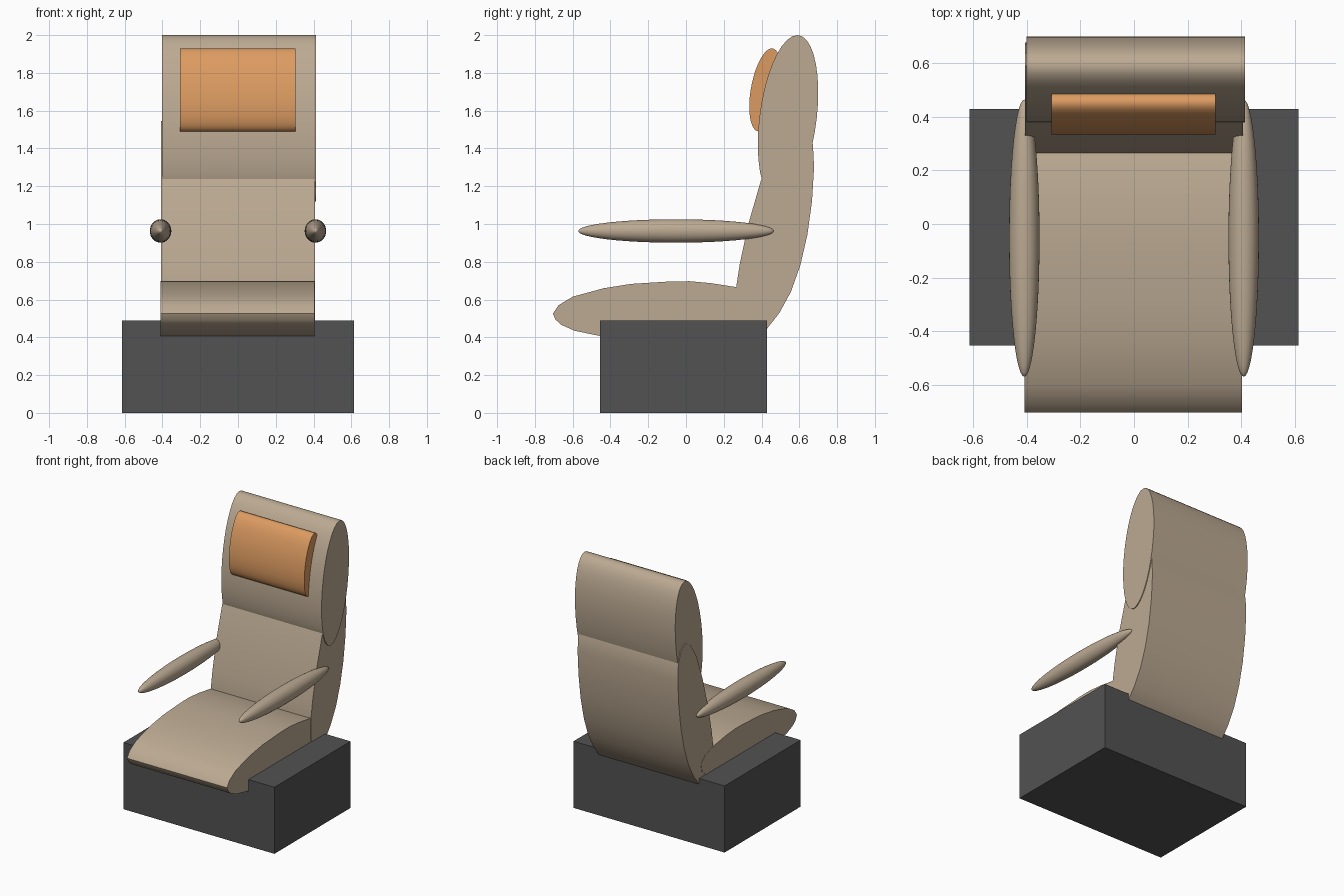
import bpy, bmesh
from math import sin, cos, pi, radians

if "Cube" in bpy.data.objects:
    bpy.data.objects.remove(bpy.data.objects["Cube"])


def material(name, color):
    m = bpy.data.materials.new(name)
    m.diffuse_color = (*color, 1)
    m.use_nodes = True
    m.node_tree.nodes["Principled BSDF"].inputs["Base Color"].default_value = m.diffuse_color
    return m


TAN = material("tan_upholstery", (0.50, 0.40, 0.29))
ORANGE = material("orange_cushion", (0.72, 0.33, 0.12))
DARK = material("dark_plinth", (0.085, 0.085, 0.085))


def finish(bm, name, mat, angle=35):
    bmesh.ops.recalc_face_normals(bm, faces=bm.faces)
    mesh = bpy.data.meshes.new(name)
    bm.to_mesh(mesh)
    bm.free()
    mesh.materials.append(mat)
    ob = bpy.data.objects.new(name, mesh)
    bpy.context.collection.objects.link(ob)
    bpy.ops.object.select_all(action='DESELECT')
    bpy.context.view_layer.objects.active = ob
    ob.select_set(True)
    bpy.ops.object.shade_smooth_by_angle(angle=radians(angle))
    return ob


def extrude_x(name, profile, x0, x1, mat):
    """Extrude a (y, z) outline from x0 to x1."""
    bm = bmesh.new()
    face = bm.faces.new([bm.verts.new((x0, y, z)) for y, z in profile])
    res = bmesh.ops.extrude_face_region(bm, geom=[face], use_keep_orig=True)
    verts = [v for v in res["geom"] if isinstance(v, bmesh.types.BMVert)]
    bmesh.ops.translate(bm, verts=verts, vec=(x1 - x0, 0, 0))
    return finish(bm, name, mat)


def leaning_ellipse(cy, cz, w, h, lean, n=36):
    """Upright ellipse whose top is sheared backwards."""
    return [(cy + w * sin(2 * pi * i / n + lean), cz + h * cos(2 * pi * i / n))
            for i in range(n)]


# Plinth
extrude_x("base", [(-0.455, 0), (0.43, 0), (0.43, 0.49), (-0.455, 0.49)],
          -0.615, 0.615, DARK)

# Seat cushion
extrude_x("seat", [(-0.705, 0.525), (-0.675, 0.57), (-0.6, 0.615), (-0.435, 0.66),
                   (-0.29, 0.683), (-0.08, 0.696), (0.02, 0.697), (0.13, 0.687),
                   (0.265, 0.666), (0.36, 0.635), (0.41, 0.59), (0.40, 0.53),
                   (0.33, 0.47), (0.2, 0.43), (0.0, 0.4), (-0.25, 0.395),
                   (-0.455, 0.407), (-0.59, 0.435), (-0.66, 0.466), (-0.69, 0.493)],
          -0.41, 0.404, TAN)

# Lower backrest
extrude_x("lower_back", [(0.265, 0.66), (0.285, 0.79), (0.33, 1.0), (0.395, 1.225),
                         (0.46, 1.4), (0.53, 1.51), (0.59, 1.545), (0.64, 1.51),
                         (0.672, 1.42), (0.678, 1.3), (0.667, 1.12), (0.642, 0.94),
                         (0.605, 0.78), (0.555, 0.64), (0.495, 0.53), (0.43, 0.447),
                         (0.36, 0.4), (0.3, 0.42), (0.265, 0.52)],
          -0.408, 0.408, TAN)

# Upper backrest and head pillow
extrude_x("upper_back", leaning_ellipse(0.54, 1.56, 0.16, 0.44, 0.315), -0.402, 0.414, TAN)
extrude_x("head_pillow", leaning_ellipse(0.42, 1.71, 0.085, 0.22, 0.42), -0.308, 0.305, ORANGE)

# Armrests, with sphere poles pointing forward
for side, label in ((-1, "left"), (1, "right")):
    bm = bmesh.new()
    bmesh.ops.create_uvsphere(bm, u_segments=32, v_segments=24, radius=1)
    for v in bm.verts:
        x, y, z = v.co
        v.co = (side * 0.41 + 0.057 * x, -0.053 + 0.518 * z, 0.963 + 0.062 * y)
    finish(bm, label + "_armrest", TAN, 60)
